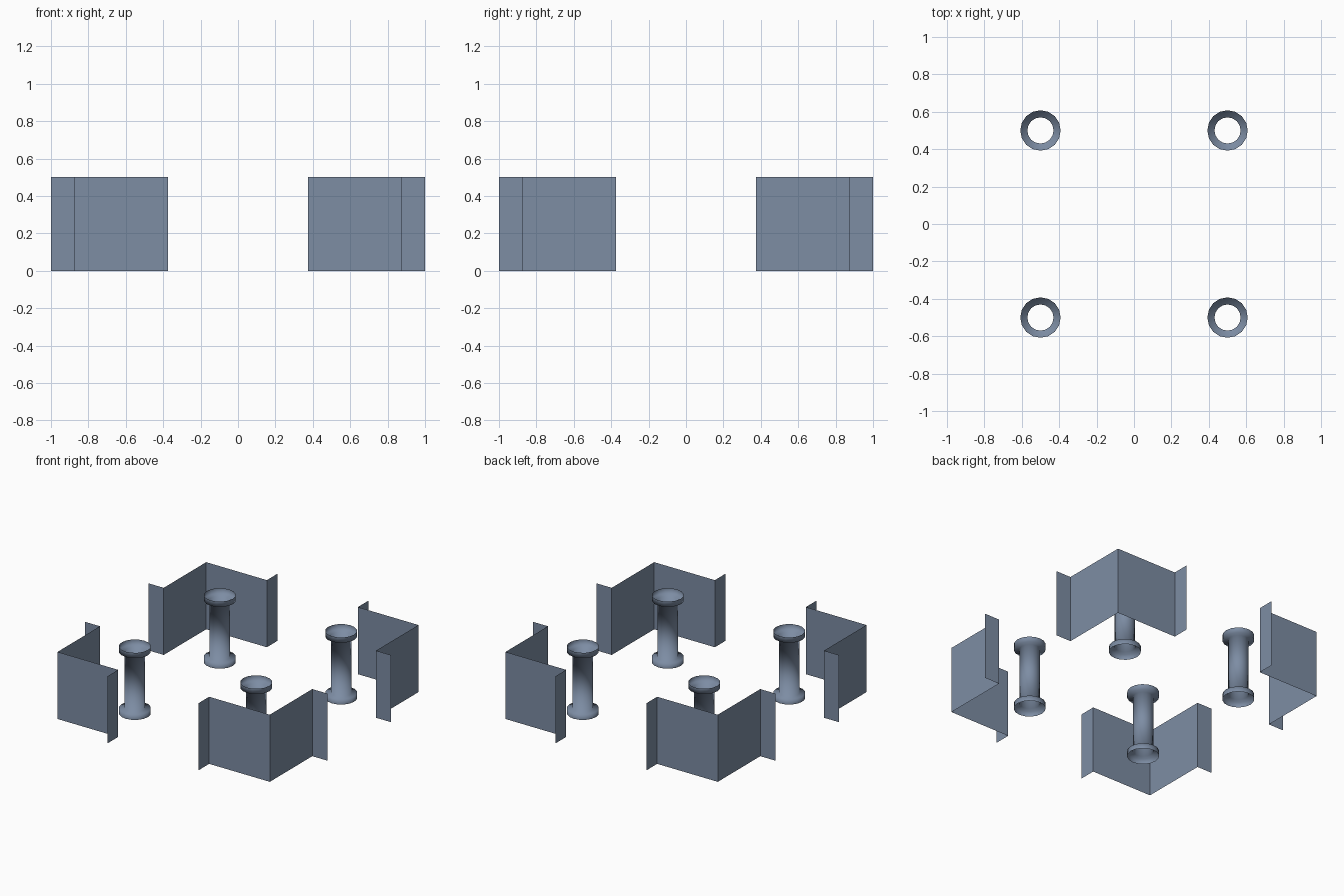
import bpy, bmesh, math

if "Cube" in bpy.data.objects:
    bpy.data.objects.remove(bpy.data.objects["Cube"])

H = 0.5          # overall height
COLLAR = 0.04    # height of the end collars
SIDES = 16

mat = bpy.data.materials.new("slate_blue")
mat.diffuse_color = (0.205, 0.266, 0.371, 1)
mat.use_nodes = True
mat.node_tree.nodes["Principled BSDF"].inputs["Base Color"].default_value = mat.diffuse_color


def make_object(name, bm, smooth=False):
    mesh = bpy.data.meshes.new(name)
    bm.to_mesh(mesh)
    bm.free()
    mesh.materials.append(mat)
    for p in mesh.polygons:
        p.use_smooth = smooth
    ob = bpy.data.objects.new(name, mesh)
    bpy.context.collection.objects.link(ob)
    return ob


def corner_wall(name, sx, sy):
    """Thin L-shaped sheet with an outward flange at each end."""
    path = [(0.375, 1), (0.375, 0.875), (0.875, 0.875),
            (0.875, 0.375), (1, 0.375)]
    if sx * sy < 0:              # keep normals pointing outward when mirrored
        path.reverse()
    bm = bmesh.new()
    cols = [[bm.verts.new((x * sx, y * sy, z)) for z in (0, H)] for x, y in path]
    for a, b in zip(cols, cols[1:]):
        bm.faces.new((b[0], a[0], a[1], b[1]))
    return make_object(name, bm)


def tube(name, cx, cy):
    """Hollow open tube with a cup-shaped collar at both ends."""
    profile = [(0.108, 0), (0.108, COLLAR), (0.07, COLLAR),
               (0.07, H - COLLAR), (0.108, H - COLLAR), (0.108, H)]
    bm = bmesh.new()
    rings = []
    for r, z in profile:
        rings.append([bm.verts.new((cx + r * math.cos(2 * math.pi * i / SIDES),
                                    cy + r * math.sin(2 * math.pi * i / SIDES), z))
                      for i in range(SIDES)])
    for lo, hi in zip(rings, rings[1:]):
        for i in range(SIDES):
            j = (i + 1) % SIDES
            bm.faces.new((lo[i], lo[j], hi[j], hi[i]))
    return make_object(name, bm, smooth=True)


# one wall and one tube in each quadrant
for sx, side in ((-1, "left"), (1, "right")):
    for sy, end in ((-1, "front"), (1, "back")):
        corner_wall(f"corner_wall_{end}_{side}", sx, sy)
        tube(f"tube_{end}_{side}", 0.5 * sx, 0.5 * sy)
